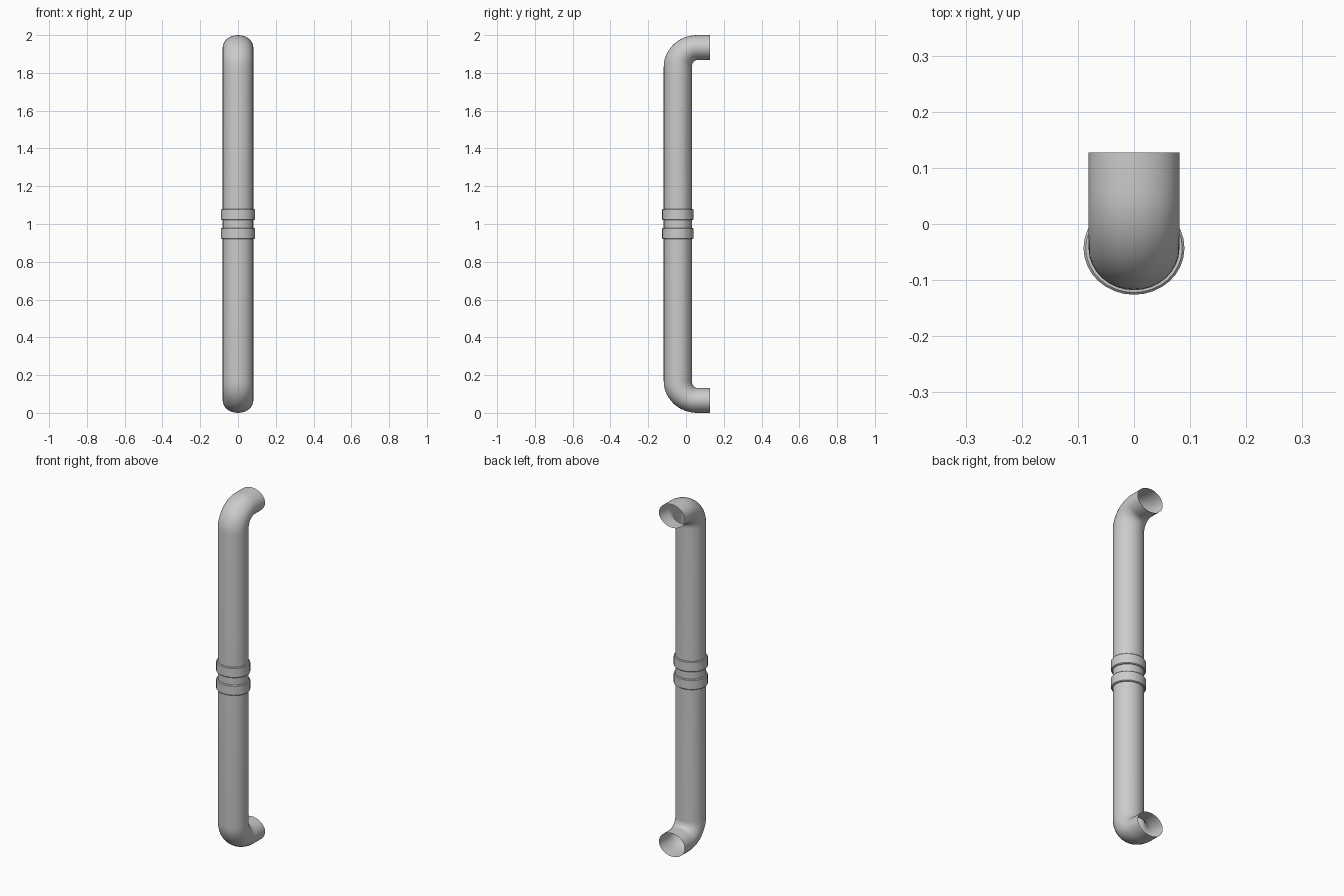
import bpy, bmesh, math

if "Cube" in bpy.data.objects:
    bpy.data.objects.remove(bpy.data.objects["Cube"])

SIDES = 32
CY = -0.043            # y of the vertical run's axis
RX, RY, RZ = 0.081, 0.075, 0.066   # half width, half depth of run, half height of ends


def loft(name, rings, closed=False):
    """Skin a list of point rings into one smooth-shaded object."""
    bm = bmesh.new()
    loops = [[bm.verts.new(p) for p in ring] for ring in rings]
    pairs = list(zip(loops, loops[1:]))
    if closed:
        pairs.append((loops[-1], loops[0]))
    for a, b in pairs:
        for i in range(SIDES):
            j = (i + 1) % SIDES
            bm.faces.new((a[i], a[j], b[j], b[i]))
    bmesh.ops.recalc_face_normals(bm, faces=bm.faces)
    mesh = bpy.data.meshes.new(name)
    bm.to_mesh(mesh)
    bm.free()
    obj = bpy.data.objects.new(name, mesh)
    bpy.context.collection.objects.link(obj)
    bpy.ops.object.select_all(action='DESELECT')
    obj.select_set(True)
    bpy.context.view_layer.objects.active = obj
    bpy.ops.object.shade_smooth_by_angle(angle=math.radians(35))
    return obj


def section(y, z, ny, nz, rx, r):
    """Elliptical ring around (y, z), its short axis along (ny, nz)."""
    pts = []
    for i in range(SIDES):
        a = 2 * math.pi * i / SIDES
        s = math.sin(a) * r
        pts.append((rx * math.cos(a), y + ny * s, z + nz * s))
    return pts


# Pipe: upper half path with a 90 degree elbow, mirrored for the lower half
BY, BZ = 0.06, 1.832          # elbow centre
half = []
STEPS = 12
for k in range(STEPS + 1):
    t = math.pi / 2 * k / STEPS
    c, s = math.cos(t), math.sin(t)
    r = RY * c * c + RZ * s * s
    half.append((BY - (BY - CY) * c, BZ + (2 - RZ - BZ) * s, -c, s, r))
half.append((0.127, 2 - RZ, 0, 1, RZ))
path = [(y, 2 - z, ny, -nz, r) for y, z, ny, nz, r in reversed(half)] + half
loft("pipe", [section(y, z, ny, nz, RX, r) for y, z, ny, nz, r in path])

# Collars: two bevelled bands around the middle of the run
for name, z0 in (("lower_collar", 0.92), ("upper_collar", 1.021)):
    z1, b, w = z0 + 0.059, 0.004, 0.009
    profile = [(-0.002, z0), (w - b, z0), (w, z0 + b),
               (w, z1 - b), (w - b, z1), (-0.002, z1)]
    loft(name, [section(CY, z, -1, 0, RX + o, RY + o - 0.001) for o, z in profile],
         closed=True)
